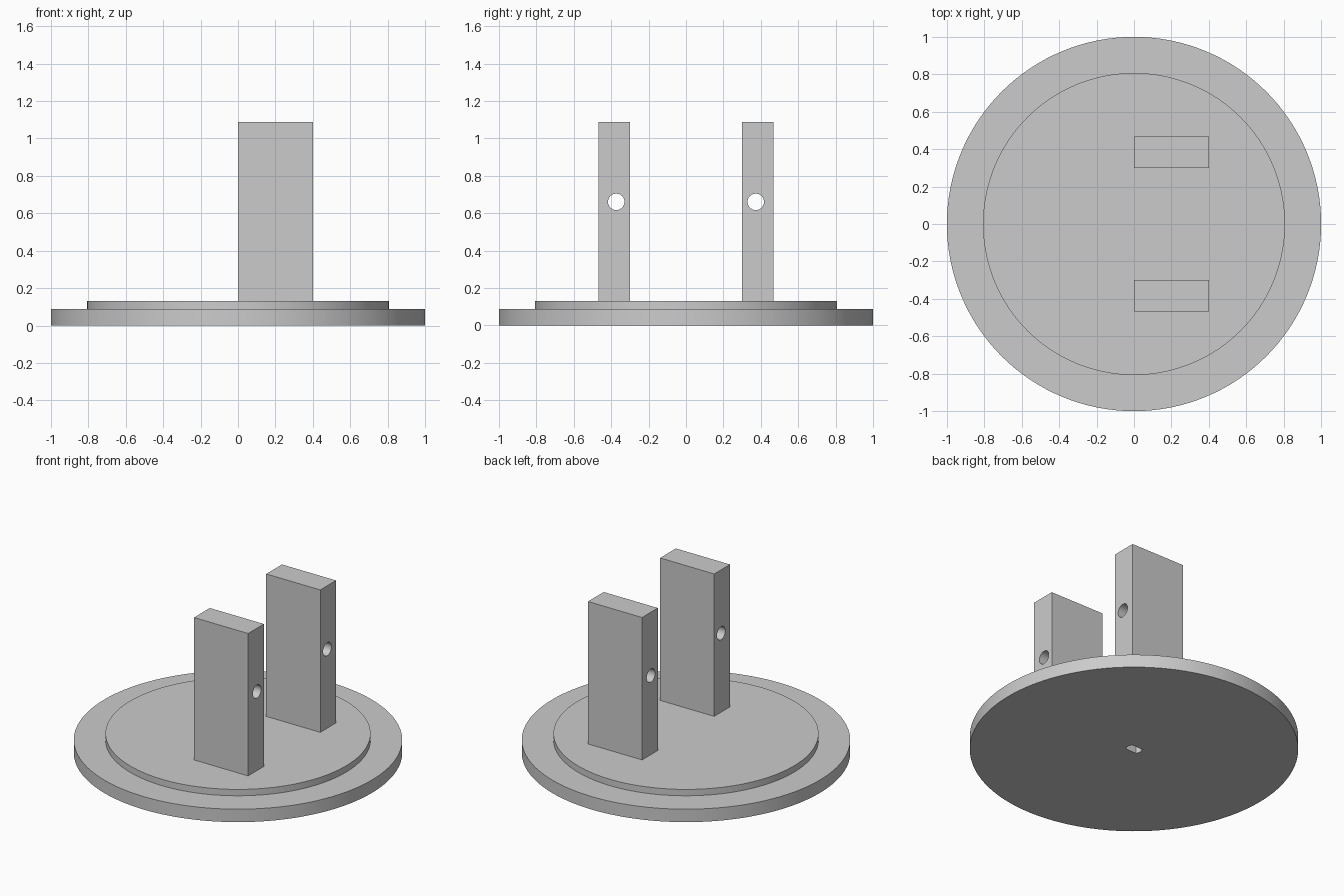
import bpy
import math

cube = bpy.data.objects.get("Cube")
if cube:
    bpy.data.objects.remove(cube, do_unlink=True)

# Single grey material
GREY = (0.6, 0.6, 0.6, 1.0)
grey = bpy.data.materials.new("plain_grey")
grey.use_nodes = True
grey.diffuse_color = GREY
grey.node_tree.nodes["Principled BSDF"].inputs["Base Color"].default_value = GREY


def finish(name):
    obj = bpy.context.object
    obj.name = obj.data.name = name
    obj.data.materials.append(grey)
    return obj


def disc(name, radius, z0, z1, sides=128):
    bpy.ops.mesh.primitive_cylinder_add(
        vertices=sides, radius=radius, depth=z1 - z0, location=(0, 0, (z0 + z1) / 2))
    return finish(name)


def box(name, size, centre):
    bpy.ops.mesh.primitive_cube_add(size=1, location=centre)
    obj = finish(name)
    obj.scale = size
    bpy.ops.object.transform_apply(location=False, rotation=False, scale=True)
    return obj


def boolean(obj, cutter, operation="DIFFERENCE"):
    """Apply a boolean and remove the helper."""
    mod = obj.modifiers.new(operation.title(), "BOOLEAN")
    mod.operation = operation
    mod.solver = "EXACT"
    mod.object = cutter
    bpy.context.view_layer.objects.active = obj
    bpy.ops.object.modifier_apply(modifier=mod.name)
    bpy.data.objects.remove(cutter, do_unlink=True)


def shade(obj):
    bpy.ops.object.select_all(action="DESELECT")
    obj.select_set(True)
    bpy.context.view_layer.objects.active = obj
    bpy.ops.object.shade_smooth_by_angle(angle=math.radians(30))


BASE_TOP, STEP_TOP, POST_TOP = 0.087, 0.13, 1.087

# Base disc with a flat-sided shaft socket underneath
base = disc("base_disc", 1.0, 0, BASE_TOP)
socket = disc("socket_cutter", 0.05, -0.05, BASE_TOP + 0.01, 32)
flats = box("socket_flats", (0.2, 0.06, 0.4), (0, 0, 0))
boolean(socket, flats, "INTERSECT")
boolean(base, socket)
shade(base)

# Raised step
shade(disc("raised_step", 0.807, BASE_TOP, STEP_TOP))

# Pair of upright posts, each with a pin hole running along x
for side, name in ((-1, "front_post"), (1, "back_post")):
    post = box(name, (0.402, 0.167, POST_TOP - STEP_TOP),
               (0.201, side * 0.383, (STEP_TOP + POST_TOP) / 2))
    bpy.ops.mesh.primitive_cylinder_add(
        vertices=48, radius=0.044, depth=1, rotation=(0, math.pi / 2, 0),
        location=(0.2, side * 0.373, 0.661))
    boolean(post, finish("pin_cutter"))
    shade(post)
